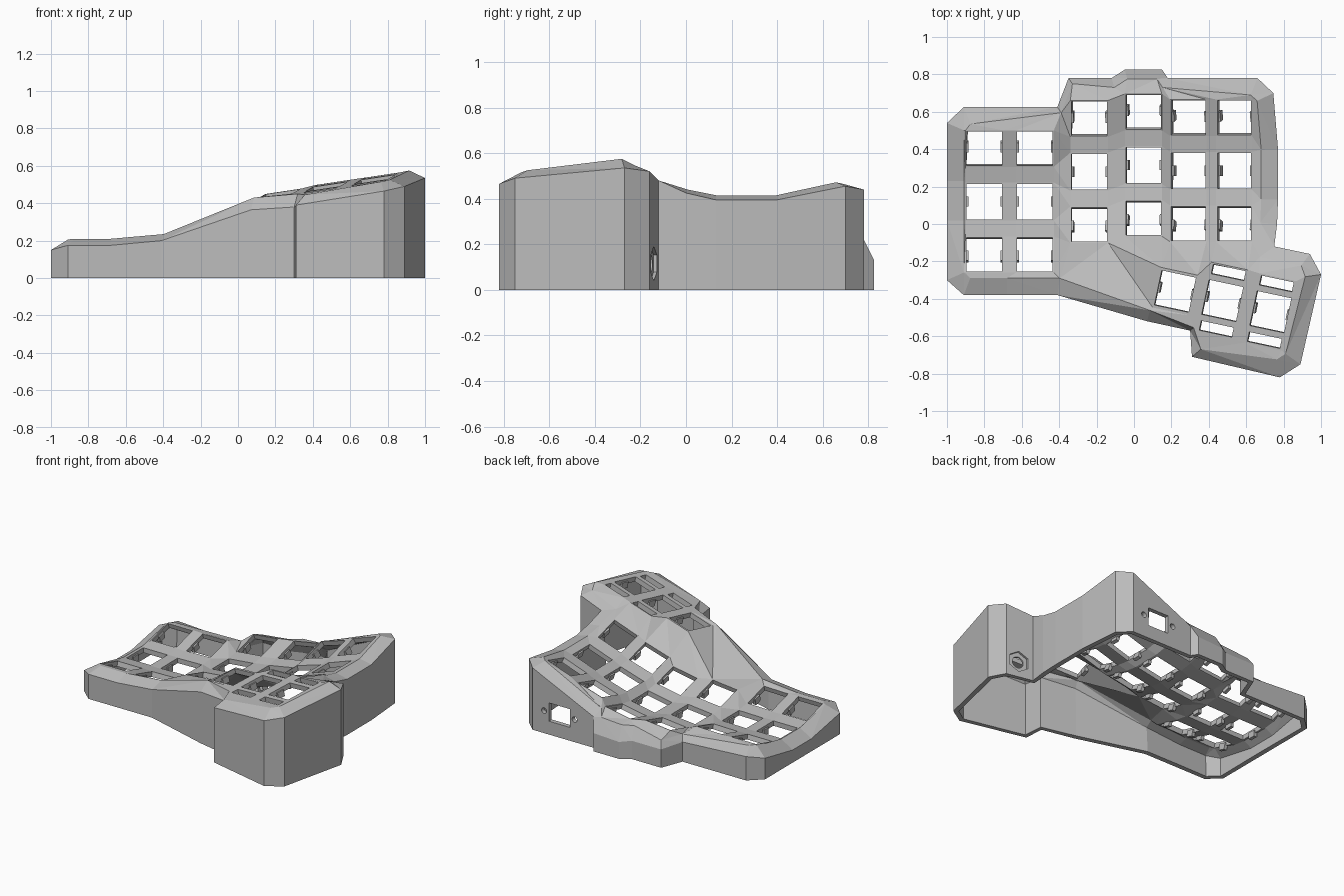
import bpy, bmesh, math
from mathutils import Vector, Matrix
from mathutils.geometry import delaunay_2d_cdt, intersect_point_line

if "Cube" in bpy.data.objects:
    bpy.data.objects.remove(bpy.data.objects["Cube"])

grey = bpy.data.materials.new("matte grey")
grey.use_nodes = True
grey.diffuse_color = (0.5, 0.5, 0.5, 1)
grey.node_tree.nodes["Principled BSDF"].inputs["Base Color"].default_value = grey.diffuse_color

# Outline of the case: x, y, wall height, chamfer width, height inside the chamfer
OUTLINE = [
    (-.91, .625, .17, .09, .205), (-1, .54, .15, .09, .2), (-1, .23, .09, .09, .145),
    (-1, .02, .09, .09, .145), (-1, -.3, .15, .09, .205), (-.91, -.38, .175, .09, .21),
    (-.68, -.38, .175, .09, .21), (-.41, -.38, .2, .09, .235), (.07, -.52, .365, .06, .43),
    (.3, -.57, .38, .02, .45), (.31, -.71, .39, .05, .445), (.78, -.82, .465, .09, .515),
    (.89, -.75, .49, .09, .525), (1, -.27, .535, .08, .575), (.94, -.16, .52, .07, .545),
    (.75, -.12, .48, .07, .49), (.765, 0, .425, .09, .44), (.77, .13, .395, .09, .415),
    (.77, .4, .395, .09, .415), (.745, .7, .455, .09, .472), (.66, .78, .44, .09, .465),
    (.18, .78, .22, .05, .27), (.15, .825, .13, .05, .23), (-.05, .825, .12, .05, .22),
    (-.12, .78, .13, .05, .215), (-.35, .78, .13, .03, .18), (-.41, .625, .14, .03, .18)]

# Finger columns: x, y of middle row, height, sideways slope
COLUMNS = [(-.8, .12, .14, 0), (-.53, .12, .14, .02), (-.24, .28, .16, .1),
           (.05, .315, .185, .18), (.29, .285, .27, .3), (.535, .285, .36, .35)]
ROW_STEP, ROW_RISE, ROW_SLOPE = .283, .04, .28
HOLE, PLATE = .095, .101

# Thumb keys: x, y, with extra stabiliser slots or not
THUMBS = [(.22, -.36, False), (.473, -.41, True), (.73, -.47, True)]
THUMB_TURN = math.radians(-12)

points, edges, openings, key_frames = [], [], [], []


def add_loop(loop):
    start, n = len(points), len(loop)
    points.extend(Vector(p) for p in loop)
    edges.extend((start + i, start + (i + 1) % n) for i in range(n))


def add_opening(loop):
    add_loop(loop)
    openings.append(loop)


def rectangle(centre, slope, turn, half_x, half_y, shift=0):
    """Rectangle on a sloping plane, foreshortened in plan."""
    loop = []
    for sx, sy in ((-1, -1), (1, -1), (1, 1), (-1, 1)):
        d = Matrix.Rotation(turn, 2) @ Vector((sx * half_x / math.hypot(1, slope[0]),
                                               (sy * half_y + shift) / math.hypot(1, slope[1])))
        loop.append((centre[0] + d.x, centre[1] + d.y, centre[2] + d.dot(Vector(slope))))
    return loop


def inset_outline():
    rim = []
    for i, (x, y, _, width, height) in enumerate(OUTLINE):
        p = Vector((x, y))
        a = (p - Vector(OUTLINE[i - 1][:2])).normalized()
        b = (Vector(OUTLINE[(i + 1) % len(OUTLINE)][:2]) - p).normalized()
        n1, n2 = Vector((-a.y, a.x)), Vector((-b.y, b.x))
        q = p + (n1 + n2) * width / (1 + n1.dot(n2))
        rim.append((q.x, q.y, height))
    return rim


def inside(p, loop):
    """Even-odd test in plan."""
    odd = False
    for a, b in zip(loop, loop[1:] + loop[:1]):
        if (a[1] > p.y) != (b[1] > p.y):
            if p.x < a[0] + (p.y - a[1]) * (b[0] - a[0]) / (b[1] - a[1]):
                odd = not odd
    return odd


def on_outline(p):
    for a, b in zip(OUTLINE, OUTLINE[1:] + OUTLINE[:1]):
        foot, t = intersect_point_line(p, Vector(a[:2]), Vector(b[:2]))
        if 0 < t < 1 and (Vector(foot).xy - p).length < .001:
            return True
    return False


add_loop([p[:3] for p in OUTLINE])
add_loop(inset_outline())

# Finger key plates and openings
for x, y, z, slope in COLUMNS:
    for row in (-1, 0, 1):
        centre = (x, y + row * ROW_STEP, z + abs(row) * ROW_RISE)
        tilt = (slope, row * ROW_SLOPE)
        add_loop(rectangle(centre, tilt, 0, PLATE, PLATE))
        add_opening(rectangle(centre, tilt, 0, HOLE, HOLE))
        key_frames.append((centre, tilt, 0))

# Thumb key plates, openings and slots
for x, y, slots in THUMBS:
    tilt = (.17, .09)
    centre = (x, y, .55 + tilt[0] * (x - .88) + tilt[1] * (y + .5))
    add_loop(rectangle(centre, tilt, THUMB_TURN, PLATE, .19 if slots else .11))
    add_opening(rectangle(centre, tilt, THUMB_TURN, HOLE, HOLE))
    key_frames.append((centre, tilt, THUMB_TURN))
    if slots:
        for side in (-1, 1):
            add_opening(rectangle(centre, tilt, THUMB_TURN, .09, .026, side * .155))

# Join plates, rim and outline into one skin, leaving the openings
plan, _, tris, source, _, _ = delaunay_2d_cdt([p.xy for p in points], edges, [], 0, 1e-5, True)
bm = bmesh.new()
verts = []
for c, src in zip(plan, source):
    near = points[src[0]] if src else min(points, key=lambda p: (p.xy - c).length)
    verts.append(bm.verts.new((c.x, c.y, near.z)))
for tri in tris:
    middle = sum((plan[i] for i in tri), Vector((0, 0))) / len(tri)
    if inside(middle, OUTLINE) and not any(inside(middle, hole) for hole in openings):
        bm.faces.new([verts[i] for i in tri])
bmesh.ops.delete(bm, geom=[v for v in bm.verts if not v.link_faces], context='VERTS')

# Drop the outer walls to the ground
rim_edges = [e for e in bm.edges if e.is_boundary
             and on_outline((e.verts[0].co.xy + e.verts[1].co.xy) / 2)]
for item in bmesh.ops.extrude_edge_only(bm, edges=rim_edges)["geom"]:
    if isinstance(item, bmesh.types.BMVert):
        item.co.z = 0
bmesh.ops.recalc_face_normals(bm, faces=bm.faces)
if sum(f.normal.z * f.calc_area() for f in bm.faces) < 0:
    bmesh.ops.reverse_faces(bm, faces=bm.faces)


def make_object(name, bm):
    mesh = bpy.data.meshes.new(name)
    bm.to_mesh(mesh)
    bm.free()
    obj = bpy.data.objects.new(name, mesh)
    mesh.materials.append(grey)
    bpy.context.collection.objects.link(obj)
    return obj


case = make_object("case_shell", bm)
shell = case.modifiers.new("thickness", 'SOLIDIFY')
shell.thickness, shell.offset = .035, -1

# Port cutters: socket window, screw holes, jack recess and jack hole
bm = bmesh.new()
back = Matrix.Translation((.45, .78, .16))
bmesh.ops.create_cube(bm, size=1, matrix=back @ Matrix.Diagonal((.165, .2, .13, 1)))
lie = Matrix.Rotation(math.pi / 2, 4, 'X')


def drill(place, sides, radius, depth):
    bmesh.ops.create_cone(bm, cap_ends=True, segments=sides, radius1=radius, radius2=radius,
                          depth=depth, matrix=place @ lie)


for side in (-1, 1):
    drill(back @ Matrix.Translation((side * .12, 0, 0)), 16, .02, .2)
jack = Matrix.Translation((.85, -.141, .115)) @ Matrix.Rotation(math.radians(-12), 4, 'Z')
drill(jack, 6, .075, .03)
drill(jack, 16, .04, .2)
cutter = make_object("port_cutter", bm)
cutter.hide_render = True
cut = case.modifiers.new("ports", 'BOOLEAN')
cut.object, cut.operation, cut.solver = cutter, 'DIFFERENCE', 'EXACT'
cut.use_self = True
graph = bpy.context.evaluated_depsgraph_get()
cut_mesh = bpy.data.meshes.new_from_object(case.evaluated_get(graph))
case.modifiers.clear()
case.data = cut_mesh
bpy.data.objects.remove(cutter)

# Small retaining clips on both sides of each key opening
bm = bmesh.new()
for centre, tilt, turn in key_frames:
    normal = Vector((-tilt[0], -tilt[1], 1)).normalized()
    x_axis = Vector((math.cos(turn), math.sin(turn), 0))
    x_axis.z = x_axis.xy.dot(Vector(tilt))
    x_axis.normalize()
    frame = Matrix((x_axis, normal.cross(x_axis), normal)).transposed().to_4x4()
    frame.translation = centre
    for side in (-1, 1):
        place = frame @ Matrix.Translation((side * (HOLE + .002), 0, -.04))
        bmesh.ops.create_cube(bm, size=1, matrix=place @ Matrix.Diagonal((.024, .055, .045, 1)))
make_object("key_clips", bm)
